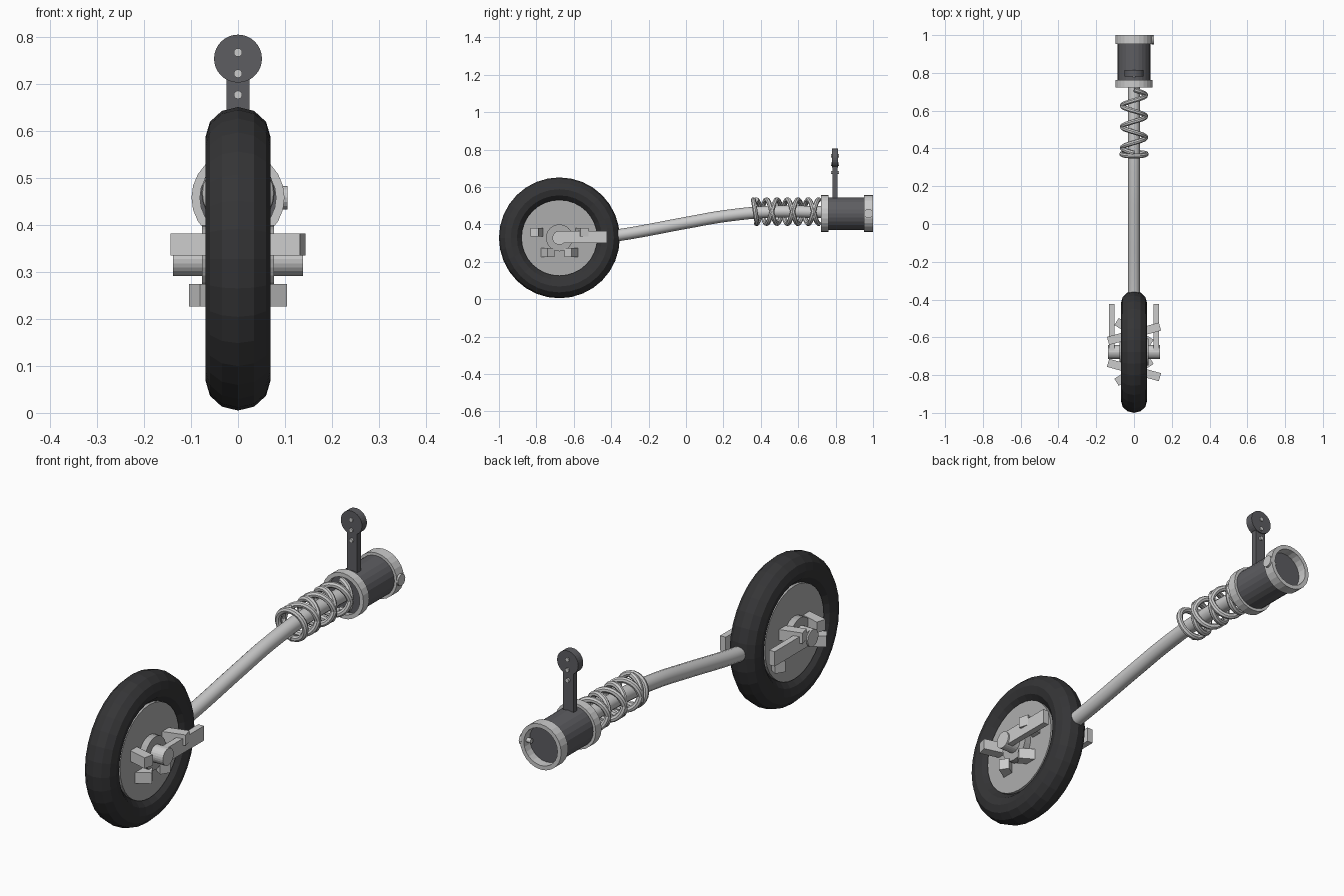
import bpy, bmesh
from math import sin, cos, pi, radians
from mathutils import Matrix, Vector

if "Cube" in bpy.data.objects:
    bpy.data.objects.remove(bpy.data.objects["Cube"])

WHEEL = Vector((0, -0.677, 0.328))   # wheel centre
TUBE_Z = 0.458                       # axis height of the rear cylinder


def material(name, c):
    m = bpy.data.materials.new(name)
    m.diffuse_color = (*c, 1)
    m.use_nodes = True
    m.node_tree.nodes["Principled BSDF"].inputs["Base Color"].default_value = m.diffuse_color
    return m


rubber = material("rubber", (0.035, 0.035, 0.037))
dark = material("dark_metal", (0.11, 0.11, 0.12))
rim_grey = material("rim_grey", (0.42, 0.42, 0.42))


def finish(bm, name, mat=None, smooth=False):
    bmesh.ops.recalc_face_normals(bm, faces=bm.faces)
    me = bpy.data.meshes.new(name)
    bm.to_mesh(me)
    bm.free()
    ob = bpy.data.objects.new(name, me)
    bpy.context.collection.objects.link(ob)
    if mat:
        me.materials.append(mat)
    if smooth:
        bpy.context.view_layer.objects.active = ob
        ob.select_set(True)
        bpy.ops.object.shade_smooth_by_angle(angle=radians(40))
        ob.select_set(False)
    return ob


def ring(name, profile, centre, axis, mat=None, segs=32, smooth=False):
    """Closed (radius, along-axis) profile turned around the x or y axis."""
    bm = bmesh.new()
    rows = []
    for i in range(segs):
        a = 2 * pi * i / segs
        row = []
        for r, h in profile:
            p = (h, r * cos(a), r * sin(a)) if axis == "x" else (r * cos(a), h, r * sin(a))
            row.append(bm.verts.new(Vector(p) + centre))
        rows.append(row)
    n = len(profile)
    for i in range(segs):
        a, b = rows[i], rows[(i + 1) % segs]
        for j in range(n):
            k = (j + 1) % n
            bm.faces.new((a[j], a[k], b[k], b[j]))
    return finish(bm, name, mat, smooth)


def cyl(name, r, length, centre, axis, mat=None, segs=24, smooth=False):
    bm = bmesh.new()
    rot = Matrix.Rotation(pi / 2, 4, "Y" if axis == "x" else "X")
    bmesh.ops.create_cone(bm, cap_ends=True, segments=segs, radius1=r, radius2=r, depth=length,
                          matrix=Matrix.Translation(centre) @ rot)
    return finish(bm, name, mat, smooth)


def box(name, size, centre, yaw=0, mat=None):
    bm = bmesh.new()
    bmesh.ops.create_cube(bm, size=1, matrix=Matrix.Translation(centre)
                          @ Matrix.Rotation(radians(yaw), 4, "Z") @ Matrix.Diagonal((*size, 1)))
    return finish(bm, name, mat)


def wire(name, pts, r, kind="POLY", cyclic=False, sides=2):
    """Round wire along a path, turned into a mesh."""
    cu = bpy.data.curves.new(name + "_path", "CURVE")
    cu.dimensions = "3D"
    cu.bevel_depth, cu.bevel_resolution = r, sides
    cu.use_fill_caps = True
    cu.resolution_u = 8
    sp = cu.splines.new(kind)
    if kind == "BEZIER":
        sp.bezier_points.add(len(pts) - 1)
        for bp, p in zip(sp.bezier_points, pts):
            bp.co = p
            bp.handle_left_type = bp.handle_right_type = "AUTO"
    else:
        sp.points.add(len(pts) - 1)
        for q, p in zip(sp.points, pts):
            q.co = (*p, 1)
    sp.use_cyclic_u = cyclic
    tmp = bpy.data.objects.new(name + "_path", cu)
    bpy.context.collection.objects.link(tmp)
    bm = bmesh.new()
    bm.from_mesh(tmp.to_mesh())
    bpy.data.objects.remove(tmp)
    return finish(bm, name, None, True)


# Wheel: tyre, rim disc, hub and axle
tyre = [(0.260 + (0.063 if cos(a) > 0 else 0.066) * cos(a), 0.069 * sin(a))
        for a in (2 * pi * i / 12 for i in range(12))]
ring("tyre", tyre, WHEEL, "x", rubber)
cyl("rim_disc", 0.203, 0.096, WHEEL, "x", rim_grey, 32)
cyl("hub", 0.072, 0.154, WHEEL, "x", rim_grey)
cyl("axle", 0.037, 0.276, WHEEL, "x")

# Side arms running back from the axle
for s in (-1, 1):
    box(f"axle_arm_{'right' if s > 0 else 'left'}", (0.027, 0.255, 0.064),
        (s * 0.118, -0.550, 0.332))

# Crossed bars passing through the wheel
for s, tag in ((1, "rear"), (-1, "front")):
    box(f"upper_bar_{tag}", (0.285, 0.044, 0.047),
        (0, WHEEL.y + s * 0.096, 0.358), s * 15.5)
    box(f"lower_bar_{tag}", (0.218, 0.044, 0.048),
        (0, WHEEL.y + s * 0.103, 0.250), -s * 32)

# Bent rod
wire("rod", [(0, -0.45, 0.330), (0, -0.30, 0.352), (0, 0.0, 0.408),
             (0, 0.22, 0.446), (0, 0.45, 0.467), (0, 0.76, 0.465)], 0.032, "BEZIER", sides=4)

# Spring of two opposite coils with an end loop
for s, tag in ((1, "a"), (-1, "b")):
    pts = []
    for i in range(85):
        t = i / 84
        a = s * (2 * pi * 3 * t + pi / 2)
        pts.append((0.062 * cos(a), 0.375 + 0.335 * t, 0.468 + 0.064 * sin(a)))
    wire(f"spring_coil_{tag}", pts, 0.013)
wire("spring_end_loop", [(0.065 * cos(2 * pi * i / 28), 0.37 - 0.01 * sin(2 * pi * i / 28),
                          0.468 + 0.064 * sin(2 * pi * i / 28)) for i in range(28)],
     0.013, cyclic=True)

# Rear cylinder with open collars
cyl("cylinder_body", 0.087, 0.215, (0, 0.8525, TUBE_Z), "y", dark)
for name, y0, y1 in (("front_collar", 0.722, 0.762), ("rear_collar", 0.952, 1.0)):
    ring(name, [(0.099, y0), (0.099, y1), (0.081, y1), (0.081, y0)],
         Vector((0, 0, TUBE_Z)), "y", None, 24)
cyl("collar_bolt_head", 0.025, 0.012, (0.099, 0.976, TUBE_Z), "x", None, 16)
cyl("collar_bolt_shank", 0.010, 0.040, (0.080, 0.976, TUBE_Z), "x", None, 12)

# Upright lever with rivets
box("lever_stem", (0.050, 0.026, 0.200), (0, 0.797, 0.635), 0, dark)
cyl("lever_head", 0.051, 0.034, (0, 0.797, 0.754), "y", dark, 32)
for i, z in enumerate((0.677, 0.722, 0.767)):
    cyl(f"lever_rivet_{i + 1}", 0.009, 0.044, (0, 0.797, z), "y", None, 12)
